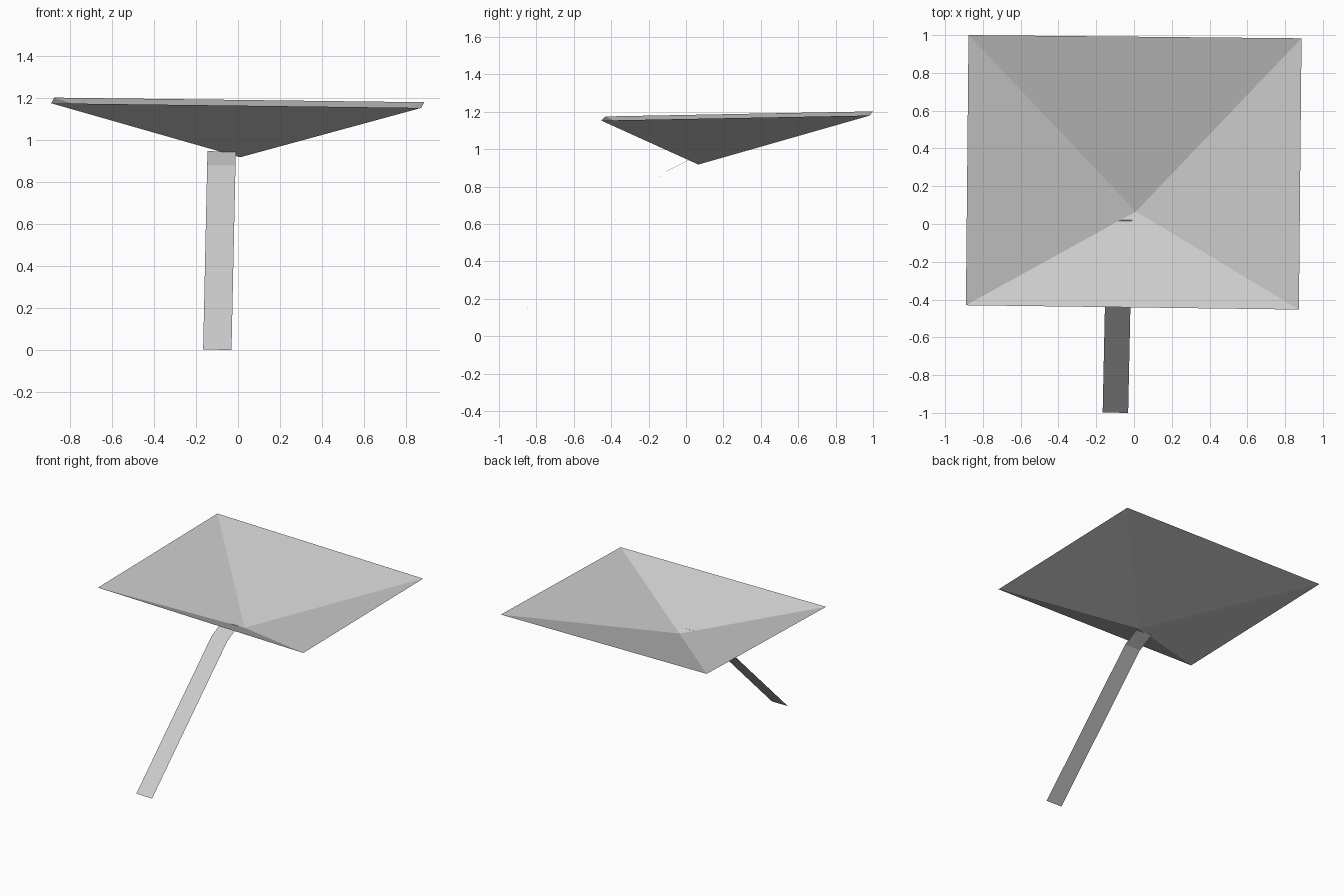
import bpy
import bmesh
from mathutils import Vector

cube = bpy.data.objects.get("Cube")
if cube:
    bpy.data.objects.remove(cube)

# Single plain grey
grey = bpy.data.materials.new("light_grey")
grey.use_nodes = True
color = (0.6, 0.6, 0.6, 1)
grey.diffuse_color = color
grey.node_tree.nodes["Principled BSDF"].inputs["Base Color"].default_value = color


def make_object(name, bm):
    mesh = bpy.data.meshes.new(name)
    bm.to_mesh(mesh)
    bm.free()
    mesh.materials.append(grey)
    obj = bpy.data.objects.new(name, mesh)
    bpy.context.collection.objects.link(obj)
    return obj


# Canopy: open, thin inverted pyramid with an off-centre low point
bm = bmesh.new()
tip = bm.verts.new((0.01, 0.066, 0.918))
rim = [bm.verts.new(p) for p in ((-0.89, -0.43, 1.175), (0.873, -0.453, 1.153),
                                 (0.887, 0.983, 1.18), (-0.876, 1.0, 1.202))]
for i in range(4):
    bm.faces.new((tip, rim[i], rim[(i + 1) % 4]))
make_object("canopy", bm)

# Handle: thin bent strip swept sideways from its left-hand edge
bm = bmesh.new()
width = Vector((0.135, -0.002, -0.002))
edge = [Vector(p) for p in ((-0.166, -0.998, 0.002), (-0.147, -0.11, 0.88),
                            (-0.145, 0.023, 0.947))]
rows = [(bm.verts.new(p), bm.verts.new(p + width)) for p in edge]
for (a, b), (c, d) in zip(rows, rows[1:]):
    bm.faces.new((a, b, d, c))
make_object("handle", bm)
